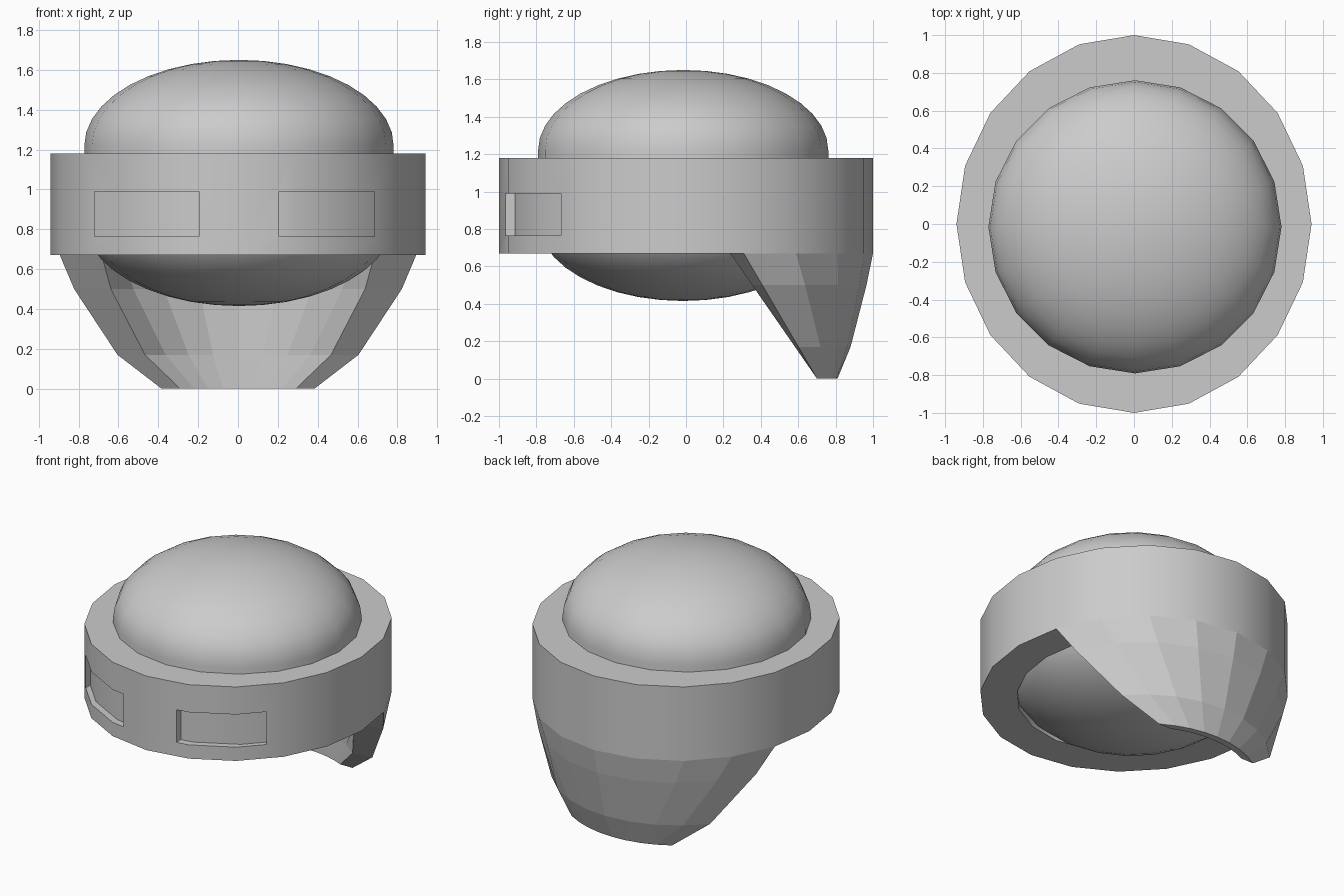
import bpy, bmesh
from math import sin, cos, asin, pi, radians

if "Cube" in bpy.data.objects:
    bpy.data.objects.remove(bpy.data.objects["Cube"])

SIDES = 20
RX = 0.94            # x squash of the band outline
Z_LOW, Z_TOP = 0.67, 1.18


def finish(name, bm, smooth=True):
    bmesh.ops.remove_doubles(bm, verts=bm.verts, dist=1e-5)
    bmesh.ops.recalc_face_normals(bm, faces=bm.faces)
    mesh = bpy.data.meshes.new(name)
    bm.to_mesh(mesh)
    bm.free()
    ob = bpy.data.objects.new(name, mesh)
    bpy.context.collection.objects.link(ob)
    if smooth:
        bpy.ops.object.select_all(action='DESELECT')
        ob.select_set(True)
        bpy.context.view_layer.objects.active = ob
        bpy.ops.object.shade_smooth_by_angle(angle=radians(32))
    return ob


def skin(bm, loops, closed_profile=False, closed_loop=True):
    """Bridge a list of equal-length point loops with quads."""
    rows = [[bm.verts.new(p) for p in loop] for loop in loops]
    n, m = len(rows), len(rows[0])
    for i in range(n if closed_profile else n - 1):
        for j in range(m if closed_loop else m - 1):
            a, b = rows[i], rows[(i + 1) % n]
            k = (j + 1) % m
            bm.faces.new((a[j], a[k], b[k], b[j]))


def ellipse(s, z, squash=RX, cx=0, cy=0):
    return [(cx + s * squash * sin(2 * pi * i / SIDES),
             cy + s * cos(2 * pi * i / SIDES), z) for i in range(SIDES)]


# Band: 20-sided hollow ring
bm = bmesh.new()
skin(bm, [ellipse(1, Z_LOW), ellipse(1, Z_TOP),
          ellipse(0.76, Z_TOP), ellipse(0.76, Z_LOW)], closed_profile=True)
band = finish("band", bm, smooth=False)


# Slots: two shallow recesses whose floors follow the band front
def front_y(x):
    i = int(asin(min(abs(x) / RX, 1)) / radians(18) + 1e-6)
    x0, x1 = (RX * sin(radians(18 * k)) for k in (i, i + 1))
    y0, y1 = (-cos(radians(18 * k)) for k in (i, i + 1))
    return y0 + (y1 - y0) * (abs(x) - x0) / (x1 - x0)


def slot_cutter(name, side, near, far):
    xs = [near] + [RX * sin(radians(a)) for a in (18, 36)] + [far]
    outline = [(side * x, front_y(x) + 0.05) for x in xs]
    outline += [(side * far, -1.2), (side * near, -1.2)]
    cutter_bm = bmesh.new()
    low, high = ([cutter_bm.verts.new((x, y, z)) for x, y in outline]
                 for z in (0.765, 0.99))
    cutter_bm.faces.new(low)
    cutter_bm.faces.new(high)
    for j in range(len(low)):
        k = (j + 1) % len(low)
        cutter_bm.faces.new((low[j], low[k], high[k], high[j]))
    cutter = finish(name, cutter_bm, smooth=False)
    cutter.hide_render = True
    cutter.hide_set(True)
    mod = band.modifiers.new(name, 'BOOLEAN')
    mod.operation = 'DIFFERENCE'
    mod.solver = 'EXACT'
    mod.object = cutter
    return cutter


cutters = [slot_cutter("slot_cutter_right", 1, 0.205, 0.685),
           slot_cutter("slot_cutter_left", -1, 0.195, 0.72)]
bpy.context.view_layer.objects.active = band
band.select_set(True)
for mod in list(band.modifiers):
    bpy.ops.object.modifier_apply(modifier=mod.name)
for c in cutters:
    bpy.data.objects.remove(c)
bpy.ops.object.shade_smooth_by_angle(angle=radians(32))

# Core: rounded body showing above and below the band
bm = bmesh.new()
R, H = 0.776, 0.43
arc = [radians(a) for a in range(0, 91, 9)]
profile = [(R * sin(a), 0.845 - H * cos(a)) for a in arc]
profile += [(R * cos(a), 1.22 + H * sin(a)) for a in arc]
skin(bm, [ellipse(r, z, 1, 0.005, -0.015) for r, z in profile])
finish("core", bm)

# Guard: curved shell under the back of the band, narrowing downwards
COLS = 8


def arc_row(s, z, y_high, y_low):
    start = asin((y_low + (y_high - y_low) * z / Z_LOW) / s)
    angles = [start + (pi - 2 * start) * i / COLS for i in range(COLS + 1)]
    return [(RX * s * cos(a), s * sin(a), z) for a in angles]


levels = [(0, 0.81), (0.17, 0.88), (0.5, 0.965), (Z_LOW, 1.0)]
outer = [arc_row(s, z, 0.309, 0.70) for z, s in levels]
inner = [arc_row(0.765, z, 0.236, 0.70) for z, s in levels]
bm = bmesh.new()
skin(bm, outer + inner[::-1], closed_profile=True, closed_loop=False)
# side edges of the shell
for j in (0, -1):
    for i in range(len(levels) - 1):
        quad = (outer[i][j], outer[i + 1][j], inner[i + 1][j], inner[i][j])
        bm.faces.new([bm.verts.new(p) for p in quad])
finish("guard", bm, smooth=False)
